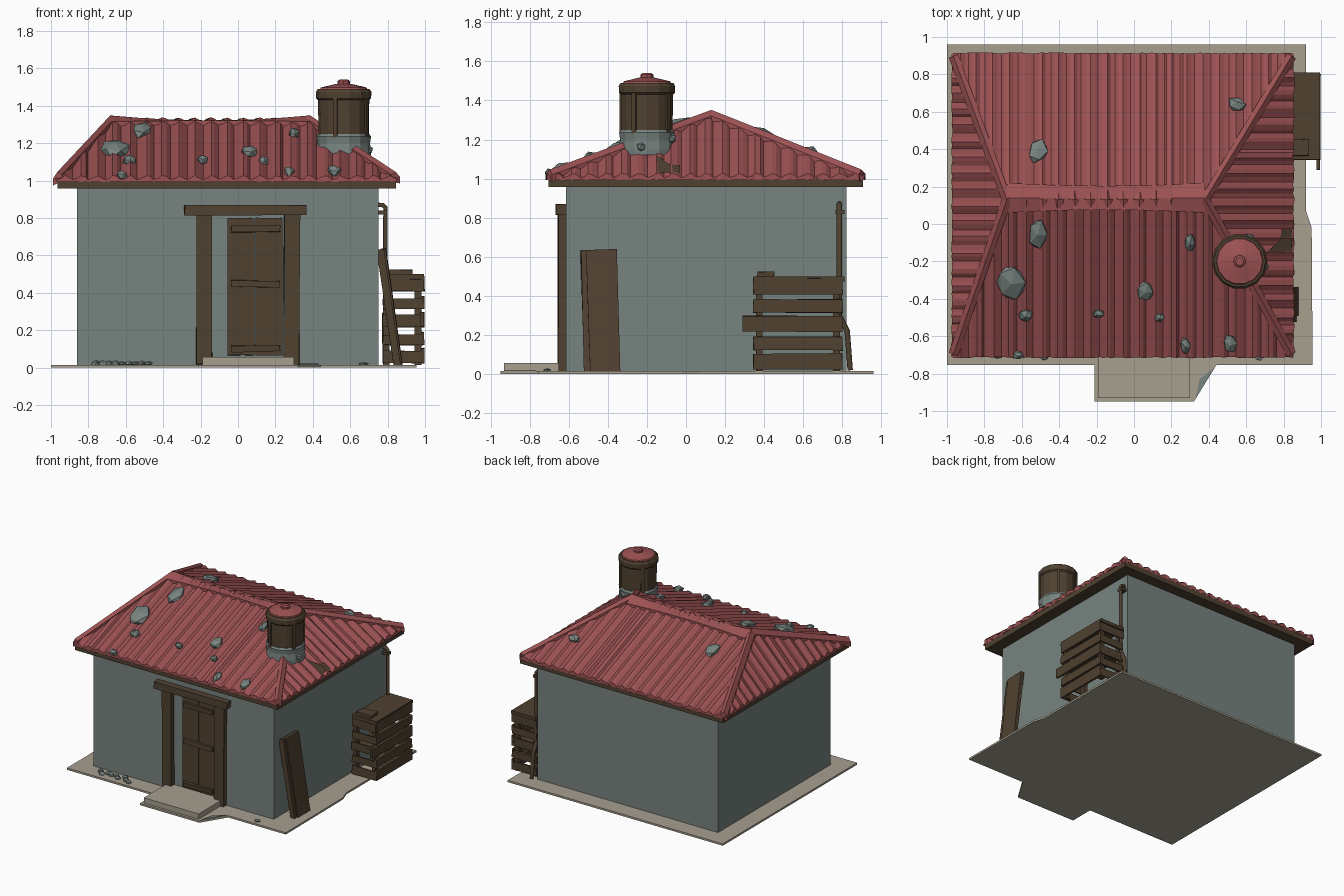
import bpy, bmesh, math, random
from mathutils import Vector, Matrix

if "Cube" in bpy.data.objects:
    bpy.data.objects.remove(bpy.data.objects["Cube"])

random.seed(4)


def material(name, rgb):
    m = bpy.data.materials.new(name)
    m.diffuse_color = (*rgb, 1)
    m.use_nodes = True
    m.node_tree.nodes["Principled BSDF"].inputs["Base Color"].default_value = m.diffuse_color
    return m


GREY = material("grey_plaster", (0.185, 0.228, 0.215))
RED = material("red_roofing", (0.34, 0.085, 0.088))
BROWN = material("dark_wood", (0.080, 0.053, 0.030))
BEIGE = material("pale_concrete", (0.385, 0.350, 0.275))


def mesh(name, verts, faces, mat):
    me = bpy.data.meshes.new(name)
    me.from_pydata(verts, [], faces)
    bm = bmesh.new()
    bm.from_mesh(me)
    bmesh.ops.recalc_face_normals(bm, faces=bm.faces)
    bm.to_mesh(me)
    bm.free()
    me.materials.append(mat)
    ob = bpy.data.objects.new(name, me)
    bpy.context.collection.objects.link(ob)
    return ob


def box(name, lo, hi, mat, rot=(0, 0, 0), jitter=0.0):
    """Box by its two corners, turned about its own centre."""
    lo, hi = Vector(lo), Vector(hi)
    c, h = (lo + hi) / 2, (hi - lo) / 2
    v = [Vector((x * h.x, y * h.y, z * h.z)) +
         Vector([random.uniform(-jitter, jitter) for _ in range(3)])
         for x in (-1, 1) for y in (-1, 1) for z in (-1, 1)]
    f = [(0, 1, 3, 2), (4, 6, 7, 5), (0, 4, 5, 1), (2, 3, 7, 6), (0, 2, 6, 4), (1, 5, 7, 3)]
    ob = mesh(name, v, f, mat)
    ob.location, ob.rotation_euler = c, rot
    return ob


def prism(name, outline, z0, z1, mat):
    n = len(outline)
    v = [(x, y, z) for z in (z0, z1) for x, y in outline]
    f = [tuple(range(n)), tuple(range(n, 2 * n))]
    f += [(i, (i + 1) % n, n + (i + 1) % n, n + i) for i in range(n)]
    return mesh(name, v, f, mat)


def lathe(name, profile, centre, mat, sides=14):
    v = [(centre[0] + r * math.cos(2 * math.pi * i / sides),
          centre[1] + r * math.sin(2 * math.pi * i / sides), z)
         for r, z in profile for i in range(sides)]
    f = [(k * sides + i, k * sides + (i + 1) % sides,
          (k + 1) * sides + (i + 1) % sides, (k + 1) * sides + i)
         for k in range(len(profile) - 1) for i in range(sides)]
    f += [tuple(range(sides)), tuple(range(len(v) - sides, len(v)))]
    return mesh(name, v, f, mat)


# Ground slab, front step and walls
prism("ground_slab", [(-1, .96), (.92, .96), (.92, .07), (.95, -.02), (.955, -.755), (.44, -.755),
                      (.32, -.95), (-.21, -.95), (-.21, -.755), (-1, -.755)], 0, .015, BEIGE)
box("front_step", (-.19, -.93, .015), (.30, -.61, .058), BEIGE)
prism("step_chip", [(.33, -.93), (.43, -.77), (.35, -.83)], .012, .022, GREY)
box("walls", (-.86, -.615, .01), (.75, .82, .97), GREY)

# Roof: timber edge and four corrugated slopes
X0, X1, Y0, Y1 = -.97, .85, -.71, .91
RX0, RX1, RY = -.68, .38, .13
ZE, ZH = 1.005, .31


def roof_z(x, y):
    return ZE + ZH * min((y - Y0) / (RY - Y0), (Y1 - y) / (Y1 - RY),
                         (x - X0) / (RX0 - X0), (X1 - x) / (X1 - RX1), 1)


def slope(name, a, b, ra, rb):
    a, b, ra, rb = (Vector(p) for p in (a, b, ra, rb))
    along = b - a
    length = along.length
    along.normalize()
    inward = Vector((-along.y, along.x))
    depth = (ra - a).dot(inward)
    ta, tb = (ra - a).dot(along), (b - rb).dot(along)
    ribs = round(length / .085)
    v, f = [], []
    for i in range(ribs * 4 + 1):
        off = (0, .008, .022, .016)[i % 4] + random.uniform(-.002, .002)
        t = length * i / (ribs * 4)
        if 0 < i < ribs * 4:
            t += random.uniform(-.006, .006)
        k = min(1, t / ta, (length - t) / tb)
        eave = a + along * t - inward * random.uniform(0, .008)
        top = a + along * t + inward * depth * k
        v += [(eave.x, eave.y, ZE - .012), (eave.x, eave.y, ZE + off),
              (top.x, top.y, ZE + ZH * k + off)]
        if i:
            n = 3 * i
            f += [(n - 3, n, n + 1, n - 2), (n - 2, n + 1, n + 2, n - 1)]
    return mesh(name, v, f, RED)


box("roof_timber_edge", (X0 + .006, Y0 + .006, .957), (X1 - .004, Y1 - .004, 1.0), BROWN)
R0, R1 = (RX0, RY), (RX1, RY)
slope("roof_front", (X0, Y0), (X1, Y0), R0, R1)
slope("roof_right", (X1, Y0), (X1, Y1), R1, R1)
slope("roof_back", (X1, Y1), (X0, Y1), R1, R0)
slope("roof_left", (X0, Y1), (X0, Y0), R0, R0)


def cap(name, a, b, half, steps, sag=0.0):
    """Folded metal strip lying over a ridge or hip."""
    a, b = Vector(a), Vector(b)
    d = (b - a).normalized()
    side = Vector((-d.y, d.x))
    v = []
    for i in range(steps + 1):
        t = i / steps
        dip = 4 * t * (1 - t)
        p, w = a.lerp(b, t), half * (1 - .2 * dip * (sag > 0))
        for s, lift in ((-1, -.01), (-1, .026), (0, .037), (1, .026), (1, -.01)):
            q = p + side * w * s
            z = roof_z(q.x, q.y) if s else roof_z(p.x, p.y)
            v.append((q.x, q.y, z + lift - sag * dip * (s == 0)))
    f = [(5 * i + j, 5 * i + j + 1, 5 * i + j + 6, 5 * i + j + 5)
         for i in range(steps) for j in range(4)]
    f += [(0, 1, 2, 3, 4), tuple(range(5 * steps, 5 * steps + 5))]
    return mesh(name, v, f, RED)


cap("ridge_cap", (RX0 + .0, RY + .01), (RX1, RY + .01), .08, 6, .026)
for x, r in ((X0, RX0), (X1, RX1)):
    for y in (Y0, Y1):
        cap("hip_cap", Vector((x, y)).lerp(Vector((r, RY)), .015), (r, RY), .026, 1)

# Rusted patch at the right eave
mesh("rust_patch", [(x, y, roof_z(x, y) + .024) for x, y in
                    ((.71, -.15), (.845, -.15), (.845, -.03), (.79, -.03), (.78, -.09))],
     [(0, 1, 2, 3, 4)], BROWN)


def rock(name, x, y, z, size, tilt=(0, 0, 0)):
    bm = bmesh.new()
    bmesh.ops.create_icosphere(bm, subdivisions=1, radius=1)
    for p in bm.verts:
        p.co *= random.uniform(.82, 1.1)
    me = bpy.data.meshes.new(name)
    bm.transform(Matrix.Diagonal((*size, 1)))
    bm.to_mesh(me)
    bm.free()
    me.materials.append(GREY)
    ob = bpy.data.objects.new(name, me)
    ob.location, ob.rotation_euler = (x, y, z), tilt
    bpy.context.collection.objects.link(ob)


# Stones holding the roof down, and rubble by the wall
for x, y, sx, sy in ((-.515, .39, .055, .075), (-.515, -.05, .055, .09), (-.655, -.31, .085, .12),
                     (-.58, -.49, .04, .042), (-.19, -.48, .034, .026), (.06, -.36, .05, .06),
                     (.135, -.5, .03, .026), (.275, -.65, .033, .055), (.515, -.64, .042, .06),
                     (.30, -.10, .03, .06), (.55, .64, .055, .045), (-.62, -.70, .035, .025)):
    rock("roof_stone", x, y, roof_z(x, y) + .022, (sx, sy, .022 + .2 * min(sx, sy)),
         (.35 if y < RY else -.38, 0, random.uniform(-.2, .2)))
for i in range(9):
    rock("rubble", -.76 + i * .035, -.68 + random.uniform(-.03, .03), .022,
         (.026, .022, random.uniform(.012, .022)))
rock("rubble", .67, -.71, .018, (.03, .022, .012))

# Rooftop barrel chimney
C = (.565, -.2)
lathe("chimney_base", [(.145, 1.12), (.147, 1.15), (.141, 1.2), (.146, 1.235), (.138, 1.25)], C, GREY)
lathe("chimney_barrel", [(.134, 1.2), (.137, 1.43), (.147, 1.44), (.148, 1.475), (.138, 1.49),
                         (.12, 1.49)], C, BROWN)
lathe("chimney_lid", [(.128, 1.485), (.122, 1.498), (.04, 1.517)], C, RED)
lathe("chimney_knob", [(.034, 1.51), (.034, 1.532), (.022, 1.54)], C, RED, 8)
for ang in (-1.9, -.5, .9, 2.4):
    ob = box("chimney_strap", (-.006, -.012, -.11), (.006, .012, .11), BROWN, (0, 0, ang))
    ob.location = (C[0] + .138 * math.cos(ang), C[1] + .138 * math.sin(ang), 1.34)
for ang in (-2.6, -1.3, -.2, 1.2):
    rock("chimney_mortar", C[0] + .13 * math.cos(ang), C[1] + .13 * math.sin(ang),
         1.17 + .04 * math.sin(ang), (.035, .03, .03))

# Door and frame
for x in (-.225, .245):
    box("door_post", (x, -.655, .015), (x + .085, -.60, .82), BROWN, jitter=.005)
box("door_lintel", (-.285, -.665, .815), (.365, -.60, .87), BROWN, jitter=.004)
for i in range(2):
    x = -.055 + i * .148
    box("door_board", (x, -.632, .065), (x + .144, -.60, .80), BROWN, jitter=.002)
for z, turn in ((.725, 0), (.43, .03), (.085, -.02)):
    box("door_batten", (-.035, -.65, z), (.225, -.625, z + .035), BROWN, (0, turn, 0), .003)

# Boards leaning on the right wall
lean = -math.atan2(.09, .62)
box("leaning_board", (.805, -.50, .01), (.835, -.345, .64), BROWN, (.03, lean, 0), .003)
box("leaning_board", (.785, -.53, .01), (.825, -.495, .635), BROWN, (.03, lean, 0), .003)

# Slatted crate stack
CX0, CX1, CY0, CY1 = .775, .99, .345, .80
for x in (CX0, CX1 - .045):
    for y in (CY0 + .012, CY1 - .047):
        box("crate_post", (x, y, .015), (x + .035, y + .035, .49), BROWN)
for i in range(5):
    z = .025 + i * .096
    h = z + (.07 if i % 2 else .08)
    long_end = CY0 - (.055 if i == 2 else 0)
    box("crate_side_slat", (CX1 - .012, long_end, z), (CX1 + .006, CY1, h), BROWN, jitter=.003)
    for y in (CY0, CY1 - .014):
        box("crate_end_slat", (CX0, y, z), (CX1, y + .014, h - .015), BROWN, jitter=.003)
box("crate_lid", (CX0, CY0, .475), (CX1 + .005, CY1 + .01, .50), BROWN)
box("crate_floor", (CX0, CY0, .25), (CX1, CY1, .262), BROWN)
box("crate_scrap", (.80, .365, .495), (.93, .45, .525), BROWN, jitter=.004)


# Drainpipe on the right wall, broken near the bottom
def pipe(name, pts, r, mat):
    cu = bpy.data.curves.new(name, 'CURVE')
    cu.dimensions = '3D'
    cu.bevel_depth, cu.bevel_resolution, cu.use_fill_caps = r, 1, True
    sp = cu.splines.new('POLY')
    sp.points.add(len(pts) - 1)
    for p, q in zip(sp.points, pts):
        p.co = (*q, 1)
    cu.materials.append(mat)
    bpy.context.collection.objects.link(bpy.data.objects.new(name, cu))


pipe("drainpipe", [(.74, .785, .87), (.775, .785, .87), (.788, .785, .855), (.788, .785, .28)], .014, BROWN)
pipe("drainpipe_bottom", [(.785, .79, .29), (.785, .825, .22), (.79, .84, .02)], .016, BROWN)
box("pipe_bracket", (.745, .765, .82), (.80, .81, .84), BROWN)
